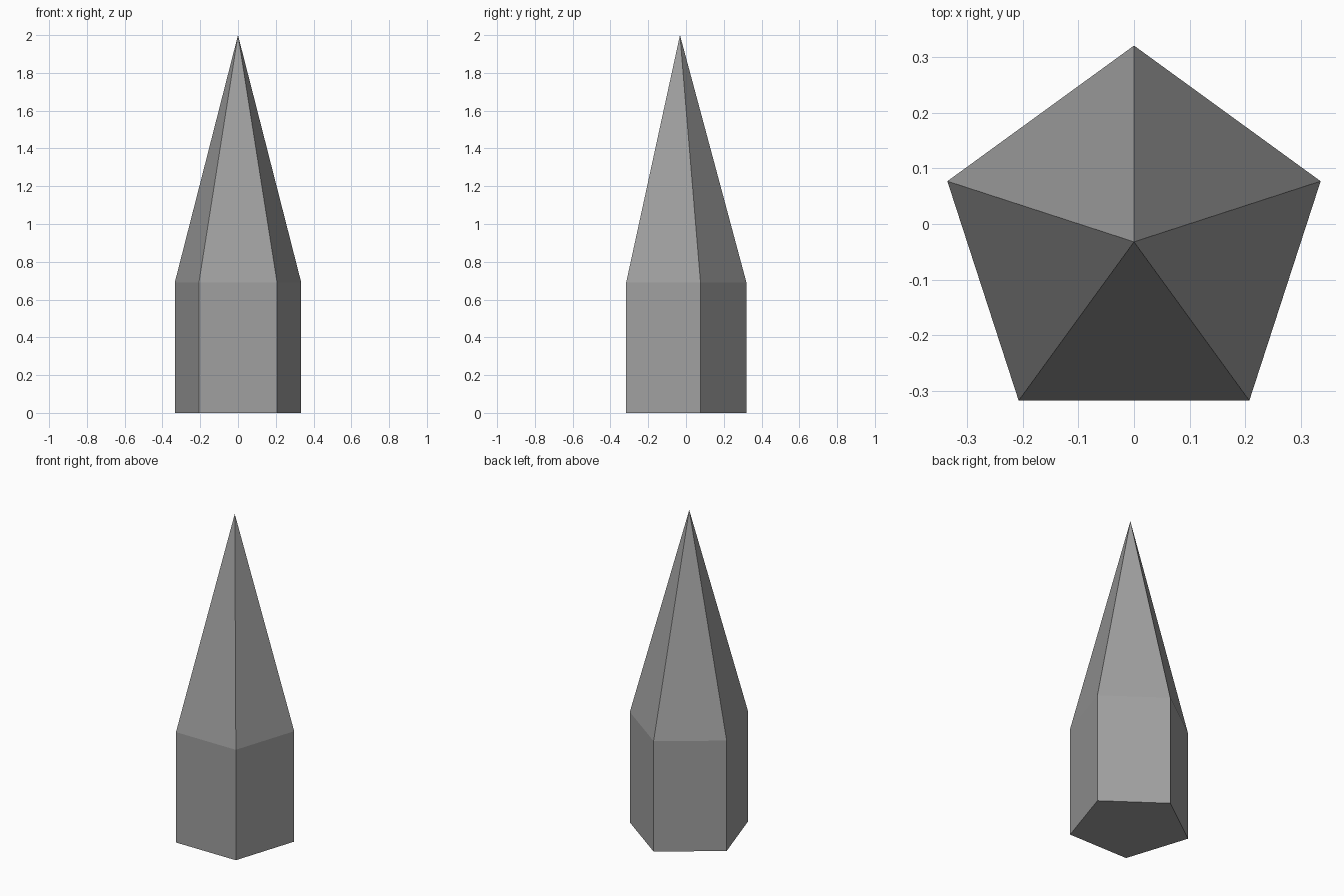
import bpy
import bmesh
from math import sin, cos, tau

default_cube = bpy.data.objects.get("Cube")
if default_cube:
    bpy.data.objects.remove(default_cube, do_unlink=True)

SIDES, RADIUS = 5, 0.352
CENTRE_Y = -0.032
SHOULDER, TIP = 0.69, 2.0

# Single flat grey
grey = bpy.data.materials.new("stone_grey")
grey.use_nodes = True
colour = (0.35, 0.35, 0.35, 1)
grey.diffuse_color = colour
grey.node_tree.nodes["Principled BSDF"].inputs["Base Color"].default_value = colour

# Pentagonal base, with one corner to the back
bm = bmesh.new()
ring = [bm.verts.new((RADIUS * sin(-tau * i / SIDES),
                      CENTRE_Y + RADIUS * cos(tau * i / SIDES), 0))
        for i in range(SIDES)]
base = bm.faces.new(ring)

# Upright walls, then the spire drawn to a point
walls = bmesh.ops.extrude_face_region(bm, geom=[base], use_keep_orig=True)
top = next(g for g in walls["geom"] if isinstance(g, bmesh.types.BMFace))
bmesh.ops.translate(bm, verts=top.verts[:], vec=(0, 0, SHOULDER))
spire = bmesh.ops.poke(bm, faces=[top])
spire["verts"][0].co = (0, CENTRE_Y, TIP)
bmesh.ops.recalc_face_normals(bm, faces=bm.faces[:])

mesh = bpy.data.meshes.new("pentagonal_spire")
bm.to_mesh(mesh)
bm.free()
mesh.materials.append(grey)
bpy.context.collection.objects.link(bpy.data.objects.new("pentagonal_spire", mesh))
